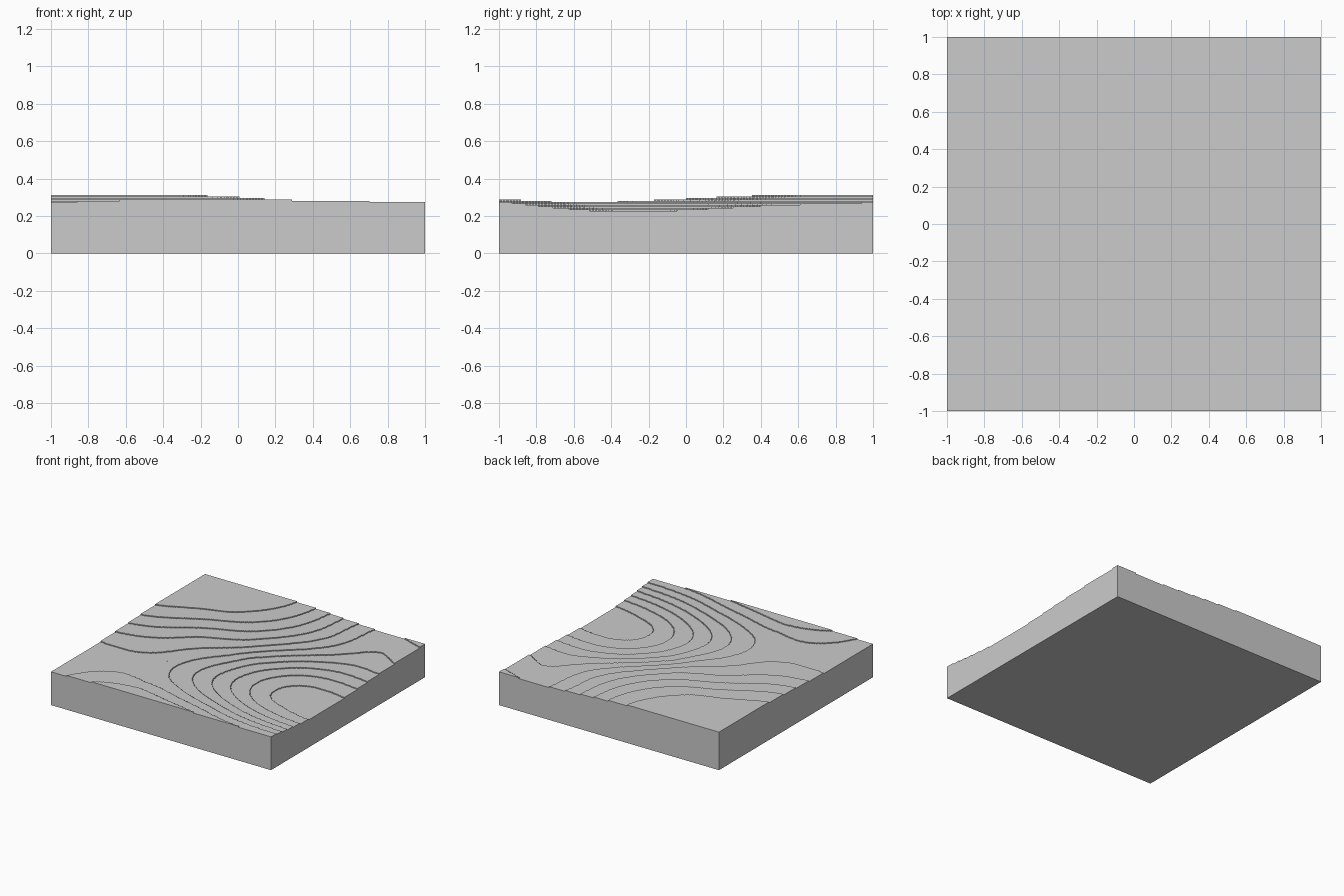
import bpy
import bmesh
import math

cube = bpy.data.objects.get("Cube")
if cube:
    bpy.data.objects.remove(cube, do_unlink=True)

CELLS = 256              # columns along each side
STEP = 2 / CELLS         # width of a column and height of one terrace

# Contour map: terrace number -> a few points (x, y) on its lower rim
contours = {
    40.7: [(-1, 1), (-.65, .85)],
    40: [(-1, .35), (-.49, .55), (-.16, 1)],
    39: [(-1, .16), (-.49, .4), (.01, 1)],
    38: [(-1, 0), (-.38, .3), (.14, 1)],
    37: [(-1, -.17), (-.43, .12), (.26, 1),
         (-.64, -1), (-.28, -.88), (.31, -1)],
    36: [(-1, -.36), (-.5, -.24), (-.03, .2), (.36, .7), (.4, 1),
         (-.86, -1), (-.68, -.78), (-.31, -.76), (.17, -.87), (.75, -1)],
    35.3: [(-1, -.7), (-1, -1), (1, 1), (1, -.96)],
    35: [(.54, 1), (.29, .39), (-.08, .01), (-.27, -.5), (.07, -.74),
         (.51, -.88), (1, -.93), (.8, 1), (1, .94)],
    34: [(-.12, -.37), (.06, .07), (.52, .455), (.82, .71), (1, .6), (1, -.86)],
    33: [(.05, -.4), (.39, .25), (1, .4), (1, -.79)],
    32: [(.2, -.38), (.45, .17), (1, .25), (1, -.71)],
    31: [(.36, -.355), (.58, .107), (1, .12), (1, -.62)],
    30: [(.54, -.357), (.63, -.05), (1, -.05), (1, -.52)],
    29.5: [(.9, -.28)],
}
points = [(x, y, level) for level, rim in contours.items() for x, y in rim]


def bend(dx, dy):
    """Thin plate kernel."""
    square = dx * dx + dy * dy
    return square * math.log(square) if square > 0 else 0.0


def solve(rows):
    """Gauss-Jordan elimination of an augmented matrix."""
    size = len(rows)
    for c in range(size):
        pivot = max(range(c, size), key=lambda r: abs(rows[r][c]))
        rows[c], rows[pivot] = rows[pivot], rows[c]
        scale = rows[c][c]
        rows[c] = [value / scale for value in rows[c]]
        for r in range(size):
            factor = rows[r][c]
            if r != c and factor:
                rows[r] = [a - factor * b for a, b in zip(rows[r], rows[c])]
    return [row[-1] for row in rows]


# Smooth surface through the contour points
SMOOTHING = 0.01
system = []
for i, (x, y, level) in enumerate(points):
    row = [bend(x - px, y - py) for px, py, _ in points]
    row[i] += SMOOTHING
    system.append(row + [1, x, y, level])
for basis in (lambda x, y: 1, lambda x, y: x, lambda x, y: y):
    system.append([basis(x, y) for x, y, _ in points] + [0, 0, 0, 0])
*weights, base, slope_x, slope_y = solve(system)
knots = [(x, y, w) for (x, y, _), w in zip(points, weights)]


def terrace(x, y):
    """Whole terrace number at a place on the slab."""
    height = base + slope_x * x + slope_y * y
    height += sum(w * bend(x - px, y - py) for px, py, w in knots)
    return min(40, max(29, math.floor(height)))


def coord(index):
    return index * STEP - 1


# Column heights, with a border of empty columns so the sides close themselves
columns = {}
for i in range(CELLS):
    for j in range(CELLS):
        columns[i, j] = STEP * terrace(coord(i + .5), coord(j + .5))


def height_at(i, j):
    return columns.get((i, j), 0.0)


bm = bmesh.new()


def quad(*corners):
    bm.faces.new([bm.verts.new(corner) for corner in corners])


# Terrace tops, one strip for each run of equal columns
for j in range(CELLS):
    y0, y1 = coord(j), coord(j + 1)
    start = 0
    for i in range(1, CELLS + 1):
        z = height_at(start, j)
        if height_at(i, j) != z:
            x0, x1 = coord(start), coord(i)
            quad((x0, y0, z), (x1, y0, z), (x1, y1, z), (x0, y1, z))
            start = i

# Risers between terraces, and the outer sides
for line in range(CELLS + 1):
    at = coord(line)
    for k in range(CELLS):
        k0, k1 = coord(k), coord(k + 1)
        a, b = height_at(line - 1, k), height_at(line, k)
        if a != b:
            quad((at, k0, b), (at, k1, b), (at, k1, a), (at, k0, a))
        a, b = height_at(k, line - 1), height_at(k, line)
        if a != b:
            quad((k1, at, b), (k0, at, b), (k0, at, a), (k1, at, a))

# Flat underside
quad((-1, -1, 0), (-1, 1, 0), (1, 1, 0), (1, -1, 0))

bmesh.ops.remove_doubles(bm, verts=bm.verts, dist=STEP / 100)
mesh = bpy.data.meshes.new("terraced_ground")
bm.to_mesh(mesh)
bm.free()

# Plain grey material
grey = bpy.data.materials.new("light grey")
grey.use_nodes = True
colour = (.6, .6, .6, 1)
grey.diffuse_color = colour
grey.node_tree.nodes["Principled BSDF"].inputs["Base Color"].default_value = colour
mesh.materials.append(grey)

ground = bpy.data.objects.new("terraced_ground", mesh)
bpy.context.collection.objects.link(ground)
